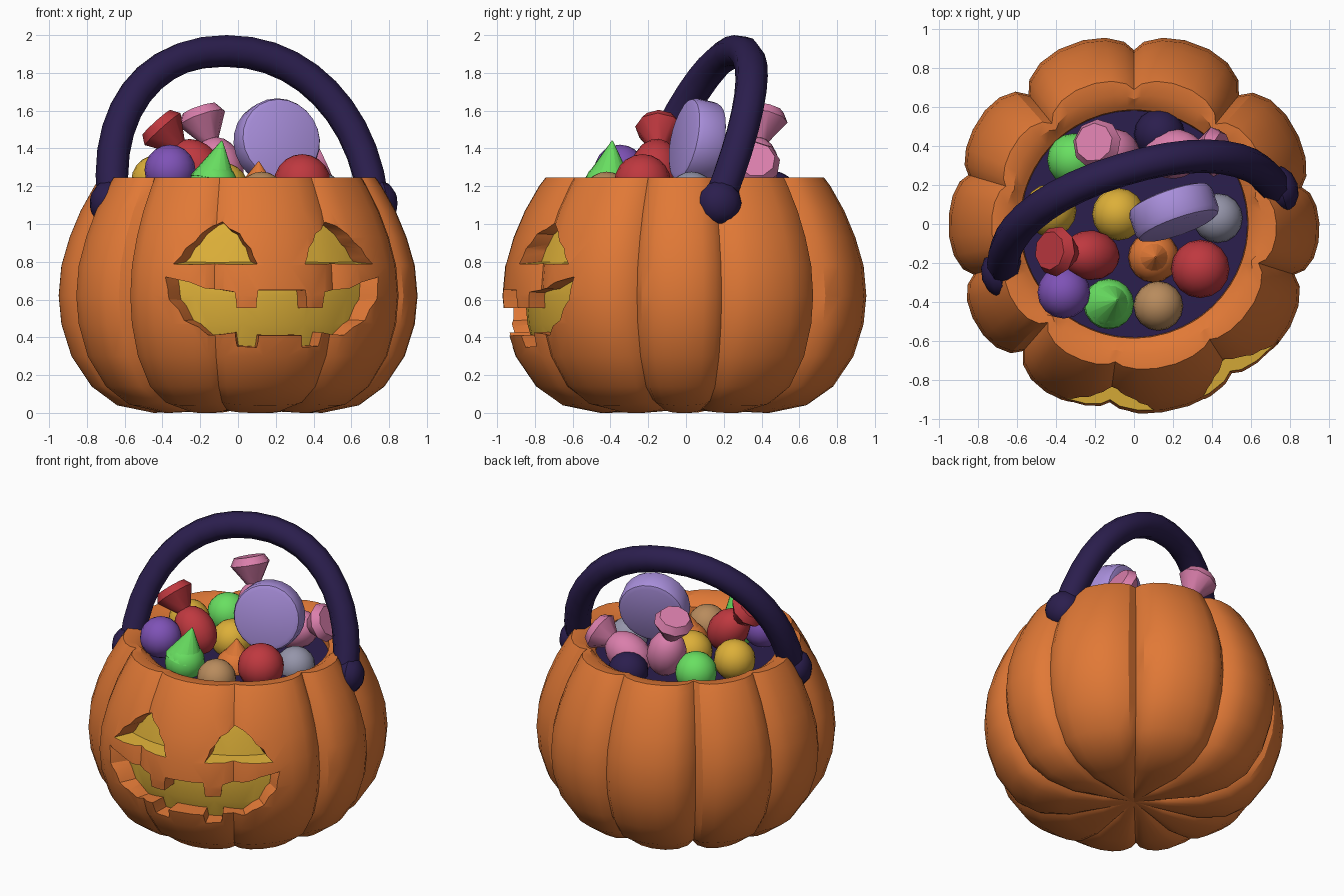
import bpy, bmesh, math
from mathutils import Vector, Matrix

if "Cube" in bpy.data.objects:
    bpy.data.objects.remove(bpy.data.objects["Cube"])

def material(name, rgb):
    m = bpy.data.materials.new(name)
    m.diffuse_color = (*rgb, 1)
    m.use_nodes = True
    m.node_tree.nodes["Principled BSDF"].inputs["Base Color"].default_value = m.diffuse_color
    return m

ORANGE = material("pumpkin orange", (0.75, 0.19, 0.037))
YELLOW = material("glow yellow", (0.72, 0.43, 0.04))
DARK = material("dark purple", (0.024, 0.013, 0.075))
RED = material("red", (0.52, 0.04, 0.05))
PURPLE = material("purple", (0.21, 0.085, 0.47))
GREEN = material("green", (0.14, 0.74, 0.12))
PINK = material("pink", (0.70, 0.21, 0.41))
LAVENDER = material("lavender", (0.39, 0.27, 0.70))
TAN = material("tan", (0.48, 0.26, 0.11))
GRAY = material("gray", (0.30, 0.30, 0.40))

def finish(name, bm, mats, angle=35):
    bmesh.ops.recalc_face_normals(bm, faces=bm.faces)
    me = bpy.data.meshes.new(name)
    bm.to_mesh(me)
    bm.free()
    ob = bpy.data.objects.new(name, me)
    bpy.context.collection.objects.link(ob)
    for m in mats:
        me.materials.append(m)
    me.shade_smooth()
    me.set_sharp_from_angle(angle=math.radians(angle))
    return ob

def activate(ob):
    bpy.ops.object.select_all(action='DESELECT')
    ob.select_set(True)
    bpy.context.view_layer.objects.active = ob

def subtract(ob, cutter):
    mod = ob.modifiers.new("cut", 'BOOLEAN')
    mod.operation, mod.solver, mod.object = 'DIFFERENCE', 'EXACT', cutter
    activate(ob)
    bpy.ops.object.modifier_apply(modifier=mod.name)
    bpy.data.objects.remove(cutter)

# Lobes: ten grooves (angle, depth), each lobe sampled across its width
GROOVES = [(12, .075), (50, .12), (90, .09), (130, .115), (164, .07), (197, .095),
           (228, .105), (262, .055), (304, .055), (343, .095)]
SECTION = [(-1, 1), (-.84, .5), (-.55, .15), (-.2, 0), (.2, 0), (.55, .15), (.84, .5)]
RING = []
for i, (a, da) in enumerate(GROOVES):
    b, db = GROOVES[(i + 1) % 10]
    b += 360 if i == 9 else 0
    for t, drop in SECTION:
        RING.append((math.radians((a + b) / 2 + t * (b - a) / 2), drop * (da if t < 0 else db)))

def lathe(name, rows, z_bottom, z_top, index, mats):
    bm = bmesh.new()
    rings = []
    for r, z, lobe in rows:
        sx = 1 - .03 * min(1, lobe)
        rings.append([bm.verts.new((sx * r * (1 - d * lobe) * math.cos(a), r * (1 - d * lobe) * math.sin(a),
                                    z + (d * .3 * lobe if z < .1 else 0))) for a, d in RING])
    n = len(RING)
    low, high = bm.verts.new((0, 0, z_bottom)), bm.verts.new((0, 0, z_top))
    for k in range(n):
        j = (k + 1) % n
        bm.faces.new((low, rings[0][j], rings[0][k]))
        bm.faces.new((high, rings[-1][k], rings[-1][j]))
        for p, q in zip(rings, rings[1:]):
            bm.faces.new((p[k], p[j], q[j], q[k]))
    for f in bm.faces:
        f.material_index = index
    return finish(name, bm, mats)

OUTER = [(.22, .01, 1), (.46, 0, 1), (.66, .04, 1), (.80, .14, 1), (.91, .30, 1), (.965, .47, 1),
         (.98, .62, 1), (.965, .78, 1), (.92, .93, 1), (.86, 1.07, 1), (.785, 1.20, 1)]
RIM = [(.75, 1.245, .9), (.67, 1.24, .5), (.605, 1.205, 0), (.585, 1.19, 0), (.58, 1.1, 0)]
body = lathe("pumpkin_bucket", OUTER + RIM, .035, 1.1, 0, [ORANGE, YELLOW])
core = lathe("glow_core", [(r * .87, z, 0) for r, z, _ in OUTER[3:]], .14, 1.2, 1, [ORANGE, YELLOW])

# Carved face: outlines mirrored, pushed in radially with a slight taper, cut down to the core
EYE = [(.145, .79), (.51, .79), (.47, .87), (.41, .95), (.31, 1.02), (.22, .95), (.17, .87)]
MOUTH = [(.12, .65), (.13, .555), (.225, .555), (.235, .64), (.38, .66), (.55, .72), (.53, .60), (.47, .49),
         (.37, .41), (.235, .425), (.225, .35), (.125, .345), (.115, .41)]
outlines = [(EYE, .325, .9, .32, .8), ([(-x, z) for x, z in EYE], -.325, .9, .32, .8),
            (MOUTH + [(-x, z) for x, z in reversed(MOUTH)], 0, .53, .08, .94)]
bm = bmesh.new()

def ring_point(x, z, r):
    a = math.radians(284) + math.asin(x / .925)
    return bm.verts.new((r * math.cos(a), r * math.sin(a), z))

for pts, cx, cz, grow, shrink in outlines:
    front = [ring_point(cx + (x - cx) * (1 + grow), cz + (z - cz) * (1 + grow), 1.3) for x, z in pts]
    back = [ring_point(cx + (x - cx) * shrink, cz + (z - cz) * shrink, .7) for x, z in pts]
    bm.faces.new(front)
    bm.faces.new(back)
    for k in range(len(pts)):
        j = (k + 1) % len(pts)
        f = bm.faces.new((front[k], front[j], back[j], back[k]))
        if cx and k == 0:
            f.material_index = 1
bmesh.ops.triangulate(bm, faces=bm.faces)
face_cut = finish("face_cut", bm, [ORANGE, YELLOW])
subtract(face_cut, core)
subtract(body, face_cut)
body.data.shade_smooth()
body.data.set_sharp_from_angle(angle=math.radians(30))

# Dark filling under the sweets
bm = bmesh.new()
bmesh.ops.create_circle(bm, cap_ends=True, segments=40, radius=.582,
                        matrix=Matrix.Translation((0, 0, 1.125)))
finish("filling", bm, [DARK])

# Handle: tilted arch with round end knobs
frame = Matrix.Translation((.03, -.04, 1.11)) @ Matrix.Rotation(math.radians(17), 4, 'Z')
cu = bpy.data.curves.new("handle", 'CURVE')
cu.dimensions, cu.bevel_depth, cu.bevel_resolution, cu.use_fill_caps = '3D', .087, 2, True
sp = cu.splines.new('POLY')
N = 20
sp.points.add(N)
for k in range(N + 1):
    a = math.pi * k / N
    h = max(0, math.sin(a)) ** .93
    c = math.cos(a)
    p = frame @ Vector((-.72 * math.copysign(abs(c) ** .93, c), .33 * h, .806 * h))
    sp.points[k].co = (*p, 1)
handle = bpy.data.objects.new("handle", cu)
bpy.context.collection.objects.link(handle)
activate(handle)
bpy.ops.object.convert(target='MESH')
handle = bpy.context.object
handle.data.materials.clear()
handle.data.materials.append(DARK)
handle.data.shade_smooth()
handle.data.set_sharp_from_angle(angle=math.radians(50))
for side, label in ((-1, "left"), (1, "right")):
    bm = bmesh.new()
    bmesh.ops.create_uvsphere(bm, u_segments=12, v_segments=6, radius=.12,
                              matrix=frame @ Matrix.Translation((side * .755, 0, 0))
                              @ Matrix.Rotation(math.pi / 2, 4, 'Y') @ Matrix.Diagonal((1, 1, .75, 1)))
    finish("handle_knob_" + label, bm, [DARK])

# Sweets
def aim(pos, axis):
    return Matrix.Translation(pos) @ Vector(axis).to_track_quat('Z', 'Y').to_matrix().to_4x4()

def ball(name, pos, r, mat, axis=(0, 0, 1), stretch=1):
    bm = bmesh.new()
    bmesh.ops.create_uvsphere(bm, u_segments=16, v_segments=10, radius=r,
                              matrix=aim(pos, axis) @ Matrix.Diagonal((1, 1, stretch, 1)))
    finish(name, bm, [mat])

def cone(name, a, b, r1, r2, mat, segs=10, bevel=0):
    a, b = Vector(a), Vector(b)
    bm = bmesh.new()
    bmesh.ops.create_cone(bm, cap_ends=True, segments=segs, radius1=r1, radius2=r2,
                          depth=(b - a).length, matrix=aim((a + b) / 2, b - a))
    if bevel:
        rims = [e for e in bm.edges if e.calc_face_angle(0) > 1]
        bmesh.ops.bevel(bm, geom=rims, offset=bevel, segments=2, profile=.5, affect='EDGES')
    finish(name, bm, [mat])

for name, pos, r, mat in [
        ("purple_ball", (-.36, -.35, 1.285), .135, PURPLE), ("tan_ball", (.125, -.42, 1.15), .127, TAN),
        ("red_ball", (.34, -.23, 1.22), .15, RED), ("gray_ball", (.43, .03, 1.15), .127, GRAY),
        ("yellow_ball", (-.08, .05, 1.19), .135, YELLOW), ("yellow_ball_left", (-.43, .07, 1.23), .135, YELLOW),
        ("green_ball", (-.31, .33, 1.21), .135, GREEN), ("dark_ball", (.13, .46, 1.15), .13, DARK)]:
    ball(name, pos, r, mat)

# Pointed drops
for name, x, y, z, tip, mat in [("green_drop", -.13, -.41, 1.2, (-.085, -.39, 1.44), GREEN),
                                ("orange_drop", .1, -.17, 1.13, (.11, -.17, 1.33), ORANGE)]:
    ball(name + "_base", (x, y, z), .13, mat)
    cone(name + "_tip", (x, y, z + .03), tip, .127, .004, mat, 14)

# Wrapped sweets: oval body with a flared twist
for name, pos, end, mat in [("red_wrapped", (-.22, -.16, 1.30), (-.40, -.14, 1.50), RED),
                            ("pink_wrapped", (-.10, .36, 1.30), (-.19, .41, 1.56), PINK),
                            ("pink_wrapped_right", (.2, .36, 1.22), (.41, .37, 1.32), PINK)]:
    p, e = Vector(pos), Vector(end)
    ball(name + "_body", p, .128, mat, e - p, 1.3)
    cone(name + "_twist", p.lerp(e, .55), e, .05, .13, mat, 9)
    cone(name + "_twist_cap", e, e + (e - p).normalized() * .05, .13, .10, mat, 9)

# Big round lollipop
c, n = Vector((.205, .06, 1.435)), Vector((.33, -.94, .2)).normalized()
cone("lollipop", c - n * .085, c + n * .085, .225, .225, LAVENDER, 24, .035)
